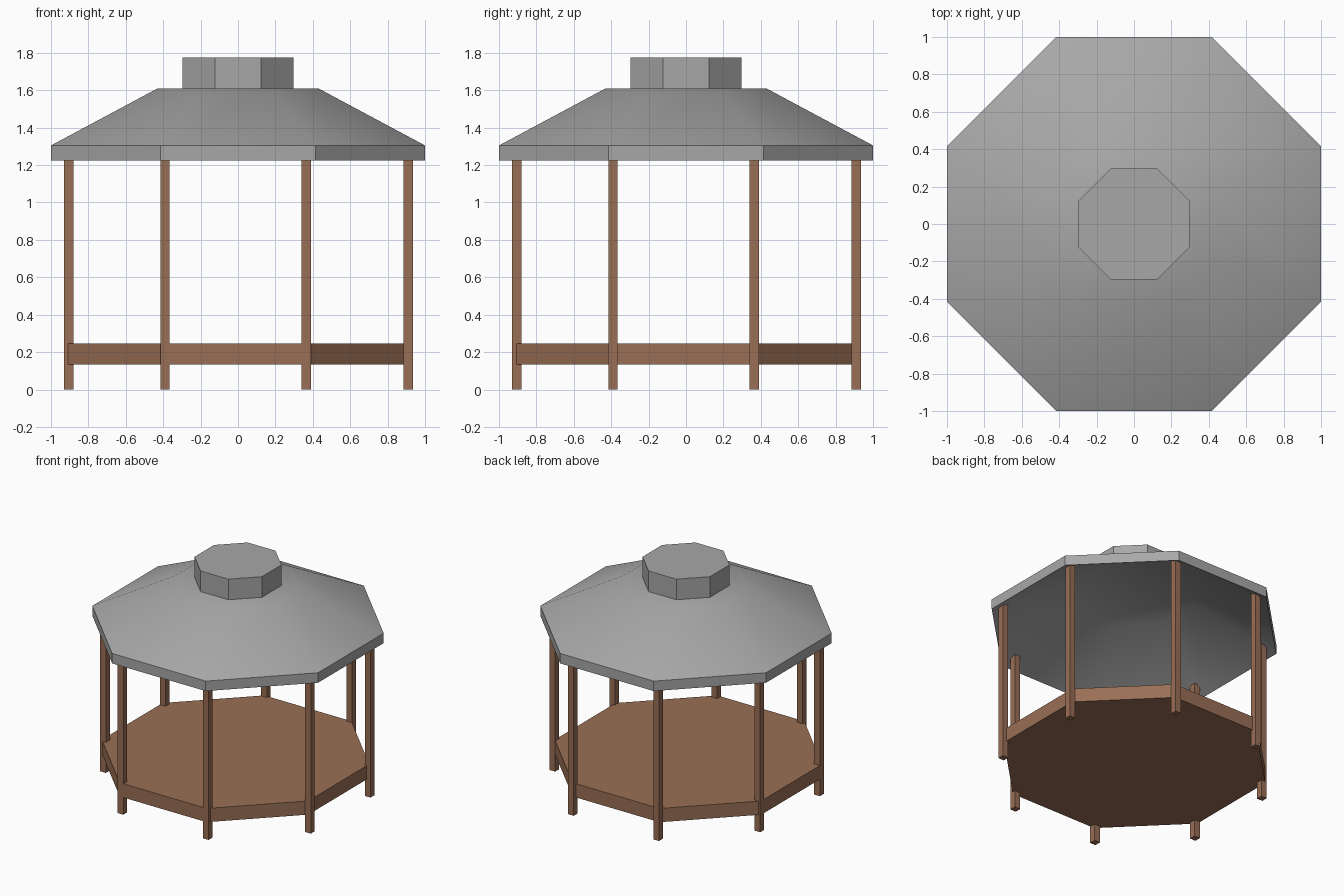
import bpy, bmesh, math

if "Cube" in bpy.data.objects:
    bpy.data.objects.remove(bpy.data.objects["Cube"])

def material(name, rgb):
    m = bpy.data.materials.new(name)
    m.diffuse_color = (*rgb, 1)
    m.use_nodes = True
    m.node_tree.nodes["Principled BSDF"].inputs["Base Color"].default_value = m.diffuse_color
    return m

GREY = material("roof grey", (0.39, 0.39, 0.39))
BROWN = material("wood brown", (0.32, 0.158, 0.091))

def octagon(a, half, cx=0, cy=0):
    """Flat-sided octagon: distance to sides a, half length of a side."""
    pts = [(half, -a), (a, -half), (a, half), (half, a),
           (-half, a), (-a, half), (-a, -half), (-half, -a)]
    return [(x + cx, y + cy) for x, y in pts]

def loft(name, rings, mat):
    """Closed solid from a stack of (outline, z) rings, capped at both ends."""
    bm = bmesh.new()
    loops = [[bm.verts.new((x, y, z)) for x, y in pts] for pts, z in rings]
    for a, b in zip(loops, loops[1:]):
        n = len(a)
        for i in range(n):
            j = (i + 1) % n
            bm.faces.new((a[i], a[j], b[j], b[i]))
    bm.faces.new(loops[0][::-1])
    bm.faces.new(loops[-1])
    bmesh.ops.recalc_face_normals(bm, faces=bm.faces)
    me = bpy.data.meshes.new(name)
    bm.to_mesh(me)
    bm.free()
    me.materials.append(mat)
    ob = bpy.data.objects.new(name, me)
    bpy.context.collection.objects.link(ob)
    return ob

K = math.tan(math.pi / 8)

def regular(a):
    return octagon(a, a * K)

# Roof: hollow underside, rim, smooth slope and flat crown
roof = loft("roof", [(regular(0.43), 1.53), (regular(1.0), 1.225),
                     (regular(1.0), 1.305), (regular(0.43), 1.61)], GREY)
bpy.context.view_layer.objects.active = roof
roof.select_set(True)
bpy.ops.object.shade_smooth_by_angle(angle=math.radians(32))

# Cupola on the crown
loft("cupola", [(regular(0.298), 1.605), (regular(0.298), 1.775)], GREY)

# Floor deck
deck = octagon(0.915, 0.385, -0.015, -0.01)
loft("floor_deck", [(deck, 0.135), (deck, 0.245)], BROWN)

# Eight square posts, running from the ground into the roof underside
near, far, h = (-0.39, 0.365), (-0.905, 0.91), 0.025
spots = [(x, y) for x in near for y in far] + [(x, y) for x in far for y in near]
for i, (x, y) in enumerate(spots):
    sq = [(x - h, y - h), (x + h, y - h), (x + h, y + h), (x - h, y + h)]
    loft(f"post_{i + 1}", [(sq, 0), (sq, 1.28)], BROWN)
